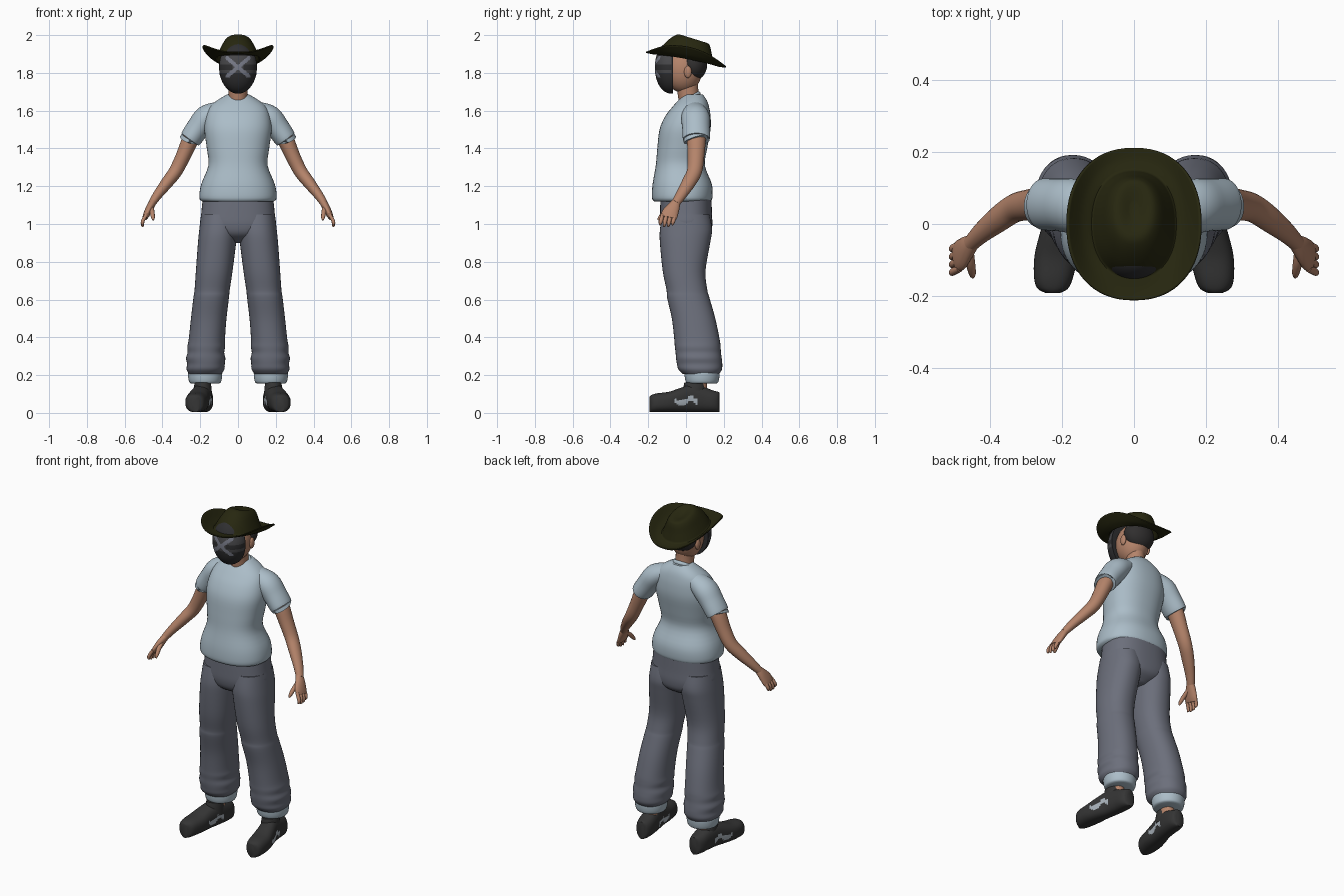
import bpy, bmesh, math
from mathutils import Vector

cube = bpy.data.objects.get("Cube")
if cube:
    bpy.data.objects.remove(cube, do_unlink=True)


def material(name, *rgb):
    m = bpy.data.materials.new(name)
    m.use_nodes = True
    m.diffuse_color = (*rgb, 1)
    m.node_tree.nodes["Principled BSDF"].inputs["Base Color"].default_value = (*rgb, 1)
    return m


SHIRT = material("pale blue cotton", .41, .51, .58)
DENIM = material("grey trousers", .15, .16, .2)
SKIN = material("skin", .46, .23, .145)
BLACK = material("black mask", .028, .028, .03)
GREY = material("dark grey paint", .065, .065, .07)
LIGHT = material("light grey paint", .19, .2, .25)
SHOE = material("charcoal shoe", .035, .035, .035)
OLIVE = material("dark olive felt", .02, .02, .005)
HAIR = material("dark hair", .03, .028, .028)
PATCH = material("shoe patch", .4, .45, .5)
parts = []


def finish(name, bm, mats, mirror=False):
    bmesh.ops.recalc_face_normals(bm, faces=bm.faces)
    mesh = bpy.data.meshes.new(name)
    bm.to_mesh(mesh)
    bm.free()
    for m in mats:
        mesh.materials.append(m)
    ob = bpy.data.objects.new(name, mesh)
    bpy.context.collection.objects.link(ob)
    if mirror:
        ob.modifiers.new("Mirror", "MIRROR").use_clip = False
    parts.append(ob)
    return ob


def smooth_rows(rows, steps):
    """Catmull-Rom resampling of a table of ring values."""
    out = []
    for i in range(len(rows) - 1):
        a, b, c, d = (rows[max(0, min(len(rows) - 1, i + k))] for k in (-1, 0, 1, 2))
        for s in range(steps):
            t = s / steps
            out.append([q + t / 2 * (r - p + t * (2 * p - 5 * q + 4 * r - w + t * (3 * (q - r) + w - p)))
                        for p, q, r, w in zip(a, b, c, d)])
    return out + [list(rows[-1])]


def skin_rings(bm, rings, caps=True):
    loops = [[bm.verts.new(p) for p in ring] for ring in rings]
    n = len(loops[0])
    for a, b in zip(loops, loops[1:]):
        for i in range(n):
            bm.faces.new((a[i], a[(i + 1) % n], b[(i + 1) % n], b[i]))
    if caps:
        bm.faces.new(loops[0])
        bm.faces.new(loops[-1])


def oval(n, power=2):
    """Unit superellipse points."""
    pts = []
    for i in range(n):
        c, s = math.cos(math.tau * i / n), math.sin(math.tau * i / n)
        pts.append((math.copysign(abs(c) ** (2 / power), c), math.copysign(abs(s) ** (2 / power), s)))
    return pts


def loft(name, rows, mats, axis=None, ref="X", sides=32, steps=4, power=2, mirror=False, bm=None):
    """Rows are x, y, z, radius along ref, other radius; rings follow axis or the path."""
    units = {"X": Vector((1, 0, 0)), "Y": Vector((0, 1, 0)), "Z": Vector((0, 0, 1))}
    rows = smooth_rows(rows, steps)
    rings = []
    for i, (x, y, z, ra, rb) in enumerate(rows):
        lo, hi = rows[max(i - 1, 0)], rows[min(i + 1, len(rows) - 1)]
        t = units[axis] if axis else (Vector(hi[:3]) - Vector(lo[:3])).normalized()
        u = units[ref] - t * units[ref].dot(t)
        u.normalize()
        v = t.cross(u)
        rings.append([Vector((x, y, z)) + u * (ra * c) + v * (rb * s) for c, s in oval(sides, power)])
    own = bm is None
    bm = bm or bmesh.new()
    skin_rings(bm, rings)
    if own:
        return finish(name, bm, mats, mirror)


def ball(name, centre, radii, mats, mirror=False, keep=None):
    bm = bmesh.new()
    bmesh.ops.create_uvsphere(bm, u_segments=64, v_segments=40, radius=1)
    for v in bm.verts:
        v.co = Vector(c + r * k for c, r, k in zip(centre, radii, v.co))
    return finish(name, bm, mats, mirror)


# Shirt: body, sleeves and tilted collar
loft("shirt_body", [(0, y, z, rx, ry) for z, y, rx, ry in (
    (1.12, -.02, .19, .15), (1.14, -.02, .205, .16), (1.21, -.02, .195, .157), (1.31, -.03, .157, .13),
    (1.4, -.02, .165, .132), (1.5, -.005, .178, .135), (1.57, .01, .17, .12), (1.62, .025, .15, .097),
    (1.655, .035, .11, .075), (1.685, .04, .06, .05))], [SHIRT], axis="Z", sides=48, power=2.3)
loft("sleeves", [(.1, .045, 1.6, .06, .05), (.165, .05, 1.565, .075, .065), (.21, .053, 1.51, .073, .062),
                 (.25, .055, 1.453, .072, .058), (.253, .055, 1.449, .066, .052)],
     [SHIRT], ref="Y", mirror=True)
bm = bmesh.new()
tilt = math.radians(30)
rings = []
for c, s in oval(40):
    out = Vector((c, s * math.cos(tilt), s * math.sin(tilt)))
    up = Vector((0, -math.sin(tilt), math.cos(tilt)))
    rings.append([Vector((0, .02, 1.663)) + out * (.056 + .009 * a) + up * (.012 * b) for a, b in oval(10)])
skin_rings(bm, rings + rings[:1], caps=False)
bmesh.ops.remove_doubles(bm, verts=bm.verts, dist=.0001)
finish("shirt_collar", bm, [SHIRT])

# Trousers: hips, loose legs with folds, turned-up cuffs
loft("trouser_hips", [(0, y, z, rx, ry) for z, y, rx, ry in (
    (1.15, 0, .185, .135), (1.06, 0, .194, .137), (.99, .002, .197, .137), (.94, .005, .14, .12),
    (.9, .01, .03, .06))], [DENIM], axis="Z", sides=48, power=2.4)
loft("trouser_legs", [(x, y, z, rx, ry) for z, x, rx, y, ry in (
    (1.05, .1, .095, 0, .125), (.97, .104, .101, 0, .138), (.9, .111, .101, -.005, .133),
    (.75, .126, .097, -.01, .113), (.65, .137, .093, .005, .108), (.61, .142, .094, .012, .112),
    (.5, .155, .094, .04, .115), (.39, .165, .096, .058, .12), (.35, .168, .1, .062, .121),
    (.32, .17, .097, .065, .12), (.29, .171, .104, .068, .121), (.26, .17, .1, .072, .12),
    (.23, .172, .1, .075, .115), (.205, .174, .085, .08, .095))],
    [DENIM], axis="Z", sides=40, power=2.2, mirror=True)
loft("trouser_cuffs", [(.174, .085, z, r, r + .002) for z, r in (
    (.22, .08), (.214, .09), (.185, .089), (.162, .083), (.155, .072))],
    [SHIRT], axis="Z", sides=40, mirror=True)

# Ankles and shoes with pale side patches
loft("ankles", [(.18, .07, z, .036, .042) for z in (.1, .15, .2)], [SKIN], axis="Z", mirror=True)
loft("shoe_collars", [(.187, .045, z, r, r + .012) for z, r in ((.08, .05), (.13, .047), (.16, .042))],
     [SHOE], axis="Z", mirror=True)
shoes = loft("shoes", [(x, y, z, rx, z - .004) for y, x, z, rx in (
    (-.192, .226, .045, .02), (-.18, .226, .05, .042), (-.15, .224, .054, .054), (-.09, .217, .058, .06),
    (-.03, .207, .068, .056), (.03, .193, .077, .052), (.09, .184, .071, .051),
    (.14, .18, .062, .048), (.168, .178, .058, .037), (.177, .177, .056, .02))],
    [SHOE, PATCH], axis="Y", sides=48, steps=6, power=2.5, mirror=True)
for f in shoes.data.polygons:
    c = f.center
    wave = .062 + .012 * math.sin(c.y * 60)
    if abs(f.normal.x) > .5 and -.06 < c.y < .065 and abs(c.z - wave) < .014:
        f.material_index = 1

# Arms and hands
loft("arms", [(.2, .055, 1.53, .05, .045), (.25, .055, 1.45, .05, .044), (.29, .053, 1.36, .044, .039),
              (.33, .045, 1.28, .04, .036), (.375, .015, 1.22, .037, .032), (.425, -.025, 1.155, .029, .025),
              (.455, -.055, 1.11, .023, .02)], [SKIN], ref="Y", sides=24, mirror=True)
hand = bmesh.new()
loft("", [(.448, -.05, 1.12, .022, .019), (.465, -.066, 1.09, .034, .02), (.482, -.085, 1.055, .044, .018),
          (.493, -.092, 1.032, .042, .014)], [], ref="Y", sides=20, bm=hand)
for i in range(4):
    base, drop = -.124 + .022 * i, .008 * abs(i - 1.5)
    loft("", [(.485, base, 1.05, .01, .01), (.502, base - .008, 1.02, .011, .01),
              (.506, base - .012, .993 + drop, .009, .009), (.502, base - .014, .982 + drop, .004, .004)],
         [], ref="Y", sides=10, bm=hand)
loft("", [(.46, -.075, 1.09, .014, .012), (.455, -.11, 1.065, .013, .012), (.45, -.138, 1.035, .01, .01),
          (.449, -.148, 1.02, .004, .004)], [], ref="X", sides=10, bm=hand)
finish("hands", hand, [SKIN], mirror=True)

# Neck, head, ears and hair
loft("neck", [(0, .03, 1.6, .055, .06), (0, .012, 1.68, .05, .055), (0, .005, 1.78, .05, .06)],
     [SKIN], axis="Z")
ball("head", (0, -.015, 1.815), (.086, .1, .12), [SKIN])
ball("ears", (.086, .01, 1.805), (.012, .02, .032), [SKIN], mirror=True)
ball("hair", (0, .042, 1.845), (.092, .07, .085), [HAIR])

# Face mask: front half of an egg with a painted cross
bm = bmesh.new()
bmesh.ops.create_uvsphere(bm, u_segments=128, v_segments=96, radius=1)
bmesh.ops.bisect_plane(bm, geom=bm.verts[:] + bm.edges[:] + bm.faces[:], plane_co=(0, 0, 0),
                       plane_no=(0, 1, 0), clear_outer=True)
bmesh.ops.holes_fill(bm, edges=[e for e in bm.edges if e.is_boundary], sides=0)
for v in bm.verts:
    x, y, z = v.co
    v.co = (x * .1, -.07 - .095 * math.copysign(abs(y) ** .85, -y), 1.83 + z * (.135 if z > 0 else .14))
mask = finish("face_mask", bm, [BLACK, GREY, LIGHT])
for f in mask.data.polygons:
    x, z = abs(f.center.x), f.center.z - 1.83
    if f.center.y > -.075 or not -.055 < z < .06:
        continue
    cross = abs(x - 1.2 * abs(z)) < .016 and x < .065
    if cross:
        f.material_index = 2
    elif z > -.03 and not (x > .03 and abs(z) < .012):
        f.material_index = 1

# Hat: tapered crown, creased top and curled brim in one skin
rows = smooth_rows([(.012, .02, .04, 1.978, -.3, 0), (.045, .07, .04, 1.99, -.31, 0),
                    (.068, .095, .03, 1.973, -.28, 0), (.092, .124, .01, 1.925, -.22, 0),
                    (.112, .145, 0, 1.876, -.19, .005)], 5)
rows += smooth_rows([(.118, .151, 0, 1.871, -.19, .006), (.15, .18, 0, 1.868, -.19, .03),
                     (.186, .212, 0, 1.871, -.18, .068)], 5)
bm = bmesh.new()
skin_rings(bm, [[(rx * c, cy + ry * s, z + slope * (cy + ry * s) + curl * abs(c) ** 2.5)
                 for c, s in oval(64, 2.25)] for rx, ry, cy, z, slope, curl in rows], caps=False)
bmesh.ops.holes_fill(bm, edges=[e for e in bm.edges if e.is_boundary and
                                all(abs(v.co.x) < .03 and abs(v.co.y) < .07 for v in e.verts)], sides=0)
hat = finish("hat", bm, [OLIVE])
solid = hat.modifiers.new("Thickness", "SOLIDIFY")
solid.thickness = .006
solid.offset = 0

# Smooth shading with sharp rims
bpy.ops.object.select_all(action="DESELECT")
for ob in parts:
    ob.select_set(True)
bpy.context.view_layer.objects.active = parts[0]
bpy.ops.object.shade_smooth_by_angle(angle=math.radians(45))
